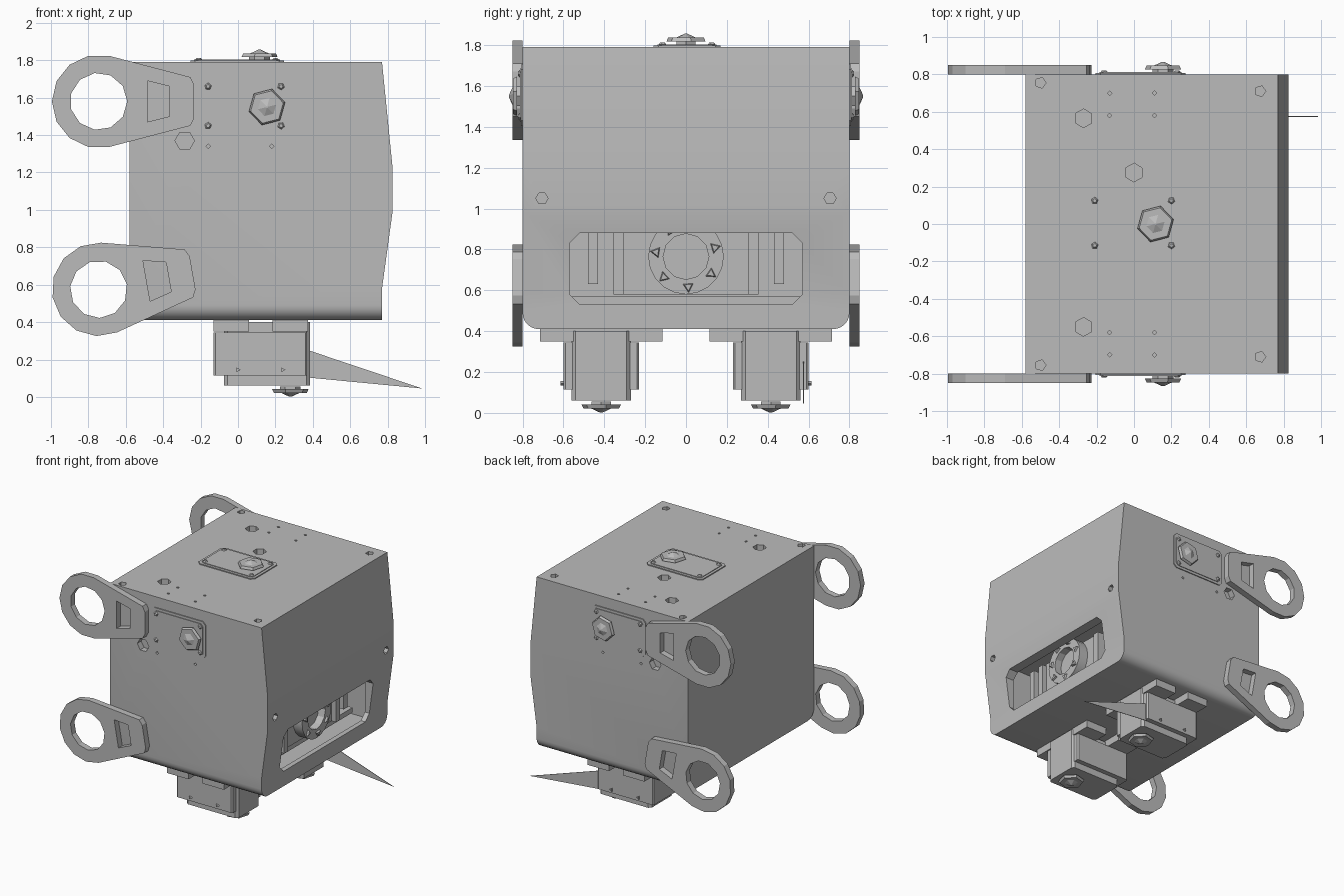
import bpy, bmesh, math
from mathutils import Matrix, Vector

if "Cube" in bpy.data.objects:
    bpy.data.objects.remove(bpy.data.objects["Cube"], do_unlink=True)

grey = bpy.data.materials.new("matte_grey")
grey.use_nodes = True
COLOUR = (0.5, 0.5, 0.5, 1)
grey.diffuse_color = COLOUR
grey.node_tree.nodes["Principled BSDF"].inputs["Base Color"].default_value = COLOUR

X, Y, Z = Vector((1, 0, 0)), Vector((0, 1, 0)), Vector((0, 0, 1))


def frame(u, v, n, origin):
    """Local drawing plane: u and v span it, n points outwards."""
    m = Matrix((u, v, n)).transposed().to_4x4()
    m.translation = origin
    return m


def ngon(sides, r, c=(0, 0), turn=0.0):
    return [(c[0] + r * math.cos(turn + math.tau * i / sides),
             c[1] + r * math.sin(turn + math.tau * i / sides)) for i in range(sides)]


def rect(w, h, c=(0, 0), chamfer=0.0):
    a, b, k = w / 2, h / 2, chamfer
    if not k:
        pts = [(-a, -b), (a, -b), (a, b), (-a, b)]
    else:
        pts = [(k - a, -b), (a - k, -b), (a, k - b), (a, b - k),
               (a - k, b), (k - a, b), (-a, b - k), (-a, k - b)]
    return [(x + c[0], y + c[1]) for x, y in pts]


def prism(bm, pts, low, high, m=Matrix(), top=1.0):
    """Extrude an outline from low to high, scaling its upper end by top."""
    cx = sum(p[0] for p in pts) / len(pts)
    cy = sum(p[1] for p in pts) / len(pts)
    a = [bm.verts.new(m @ Vector((x, y, low))) for x, y in pts]
    b = [bm.verts.new(m @ Vector((cx + (x - cx) * top, cy + (y - cy) * top, high)))
         for x, y in pts]
    bm.faces.new(a[::-1])
    bm.faces.new(b)
    for i in range(len(pts)):
        j = (i + 1) % len(pts)
        bm.faces.new((a[i], a[j], b[j], b[i]))


def finish(name, bm):
    bmesh.ops.recalc_face_normals(bm, faces=bm.faces)
    mesh = bpy.data.meshes.new(name)
    bm.to_mesh(mesh)
    bm.free()
    mesh.materials.append(grey)
    ob = bpy.data.objects.new(name, mesh)
    bpy.context.collection.objects.link(ob)
    return ob


def cut(ob, bm):
    """Subtract the solids in bm from ob, then discard them."""
    tool = finish("cutter", bm)
    mod = ob.modifiers.new("cut", 'BOOLEAN')
    mod.operation, mod.solver, mod.object = 'DIFFERENCE', 'EXACT', tool
    bpy.context.view_layer.objects.active = ob
    bpy.ops.object.modifier_apply(modifier="cut")
    bpy.data.objects.remove(tool, do_unlink=True)


TOP = frame(X, Y, Z, (0, 0, 1.79))
FRONT = frame(X, Z, -Y, (0, -0.8, 0))
BACK = frame(X, Z, Y, (0, 0.8, 0))
SIDE = frame(Y, Z, X, (0, 0, 0))

# Body: bowed side profile with the two long lower edges rounded
bm = bmesh.new()
prism(bm, [(-0.58, 0.41), (0.77, 0.41), (0.77, 0.58), (0.825, 0.98),
           (0.825, 1.24), (0.77, 1.79), (-0.58, 1.79)], -0.8, 0.8, frame(X, Z, -Y, (0, 0, 0)))
lower = [e for e in bm.edges if all(v.co.z < 0.42 for v in e.verts)
         and abs(e.verts[0].co.y - e.verts[1].co.y) < 0.01]
bmesh.ops.bevel(bm, geom=lower, offset=0.08, segments=6, profile=0.5, affect='EDGES')
body = finish("body", bm)

# Inner compartment, then its chamfered window
bm = bmesh.new()
prism(bm, rect(1.3, 0.5, (0, 0.74)), 0.42, 0.73, SIDE)
cut(body, bm)
bm = bmesh.new()
prism(bm, rect(1.14, 0.35, (0, 0.705), 0.05), 0.6, 0.95, SIDE)
cut(body, bm)

# Screw sockets and pin holes
bm = bmesh.new()
for spot in [(-0.27, 0.565), (-0.27, -0.55), (0, 0.275)]:
    prism(bm, ngon(6, 0.05, spot, 0.5), -0.05, 0.05, TOP)
for sy in (-1, 1):
    prism(bm, ngon(5, 0.03, (0.675, 0.71 * sy)), -0.04, 0.05, TOP)
    prism(bm, ngon(5, 0.03, (-0.5, 0.755 * sy)), -0.04, 0.05, TOP)
    prism(bm, ngon(6, 0.03, (0.705 * sy, 1.05)), 0.78, 0.9, SIDE)
    for x in (-0.13, 0.11):
        prism(bm, ngon(4, 0.012, (x, 0.7 * sy)), -0.03, 0.05, TOP)
        prism(bm, ngon(4, 0.012, (x, 0.58 * sy)), -0.03, 0.05, TOP)
for m in (FRONT, BACK):
    prism(bm, ngon(6, 0.052, (-0.285, 1.37)), -0.05, 0.05, m)
    for x in (-0.16, 0.18):
        prism(bm, ngon(4, 0.012, (x, 1.34)), -0.03, 0.05, m)
cut(body, bm)


def lens(bm, c, base, m):
    """Short stem, six-sided flange and a low pointed cap."""
    prism(bm, ngon(6, 0.055, c), base, base + 0.02, m)
    prism(bm, ngon(6, 0.1, c, 0.25), base + 0.015, base + 0.035, m, 0.9)
    prism(bm, ngon(6, 0.05, c, 0.25), base + 0.035, base + 0.055, m, 0.1)


def sensor_panel(name, m, c, w, h):
    bm = bmesh.new()
    prism(bm, rect(w, h, c, 0.025), 0, 0.008, m)
    prism(bm, rect(w - 0.04, h - 0.04, c, 0.02), 0.004, 0.013, m)
    for sx in (-1, 1):
        for sy in (-1, 1):
            spot = (c[0] + sx * (w / 2 - 0.045), c[1] + sy * (h / 2 - 0.045))
            prism(bm, ngon(5, 0.022, spot, sx), 0.01, 0.022, m, 0.5)
    lens(bm, (c[0] + 0.12, c[1] - 0.005), 0.012, m)
    finish(name, bm)


sensor_panel("top_sensor", TOP, (-0.005, 0.005), 0.5, 0.33)
sensor_panel("front_sensor", FRONT, (0.035, 1.555), 0.48, 0.3)
sensor_panel("back_sensor", BACK, (0.035, 1.555), 0.48, 0.3)


# Ring brackets: round eye with a tapered arm and a trapezoid opening
def bracket(name, m):
    arc = [math.radians(77 + i * 206 / 8) for i in range(9)]
    outline = [(0.25 * math.cos(a), 0.25 * math.sin(a)) for a in arc]
    outline += [(0.49, -0.13), (0.51, -0.09), (0.51, 0.09), (0.49, 0.13)]
    bm = bmesh.new()
    prism(bm, outline, 0, 0.05, m)
    ob = finish(name, bm)
    bm = bmesh.new()
    prism(bm, ngon(11, 0.153), -0.1, 0.1, m)
    prism(bm, [(0.26, -0.11), (0.38, -0.08), (0.38, 0.08), (0.26, 0.11)], -0.1, 0.1, m)
    cut(ob, bm)


for side, m in (("front", FRONT), ("back", BACK)):
    for level, z, tilt in (("upper", 1.58, 0), ("lower", 0.575, math.radians(10))):
        bracket(f"{side}_{level}_ring_bracket",
                m @ Matrix.Translation((-0.745, z, 0)) @ Matrix.Rotation(tilt, 4, 'Z'))

# Camera behind the window: housing, rails, ring with claws
bm = bmesh.new()
prism(bm, rect(0.62, 0.32, (0, 0.74)), 0.42, 0.62, SIDE)
for sy in (-1, 1):
    prism(bm, rect(0.05, 0.3, (0.33 * sy, 0.73)), 0.42, 0.66, SIDE)
    prism(bm, rect(0.05, 0.26, (0.455 * sy, 0.76)), 0.42, 0.64, SIDE)
prism(bm, rect(1.2, 0.04, (0, 0.55)), 0.42, 0.6, SIDE)
finish("camera_housing", bm)
bm = bmesh.new()
prism(bm, ngon(20, 0.185, (0, 0.765)), 0.6, 0.7, SIDE)
ring = finish("camera_ring", bm)
bm = bmesh.new()
prism(bm, ngon(12, 0.112, (0, 0.765)), 0.64, 0.8, SIDE)
cut(ring, bm)
bm = bmesh.new()
for i in range(7):
    a = math.tau * i / 7 + 0.3
    spot = (0.148 * math.cos(a), 0.765 + 0.148 * math.sin(a))
    prism(bm, ngon(3, 0.035, spot, a), 0.69, 0.715, SIDE, 0.6)
finish("camera_claws", bm)

# Underside thruster modules
for side, sy in (("front", -1), ("back", 1)):
    y = 0.415 * sy
    bm = bmesh.new()
    for x, w in ((-0.035, 0.19), (0.28, 0.19)):
        prism(bm, rect(w, 0.6, (x, y)), 0.35, 0.41)
    prism(bm, rect(0.5, 0.37, (0.12, y), 0.01), 0.115, 0.345)
    prism(bm, rect(0.46, 0.29, (0.155, y), 0.02), 0.06, 0.4)
    under = frame(X, Y, -Z, (0, 0, 0.06))
    lens(bm, (0.28, y), 0.004, under)
    module = finish(f"{side}_underside_module", bm)
    bm = bmesh.new()
    for x in (0, 0.24):
        prism(bm, ngon(3, 0.014, (x, 0.145)), 0.17, 0.2, frame(X, Z, Y * sy, (0, y, 0)))
    finish(f"{side}_module_pins", bm)

# Thin pointed fin on the back module
bm = bmesh.new()
prism(bm, [(0.36, 0.255), (0.36, 0.105), (0.985, 0.045)], -0.002, 0.002,
      frame(X, Z, -Y, (0, 0.575, 0)))
finish("pointed_fin", bm)

# Smooth the gentle curves while keeping edges sharp
bpy.ops.object.select_all(action='DESELECT')
for ob in (body, ring):
    ob.select_set(True)
bpy.context.view_layer.objects.active = body
bpy.ops.object.shade_smooth_by_angle(angle=math.radians(25))
